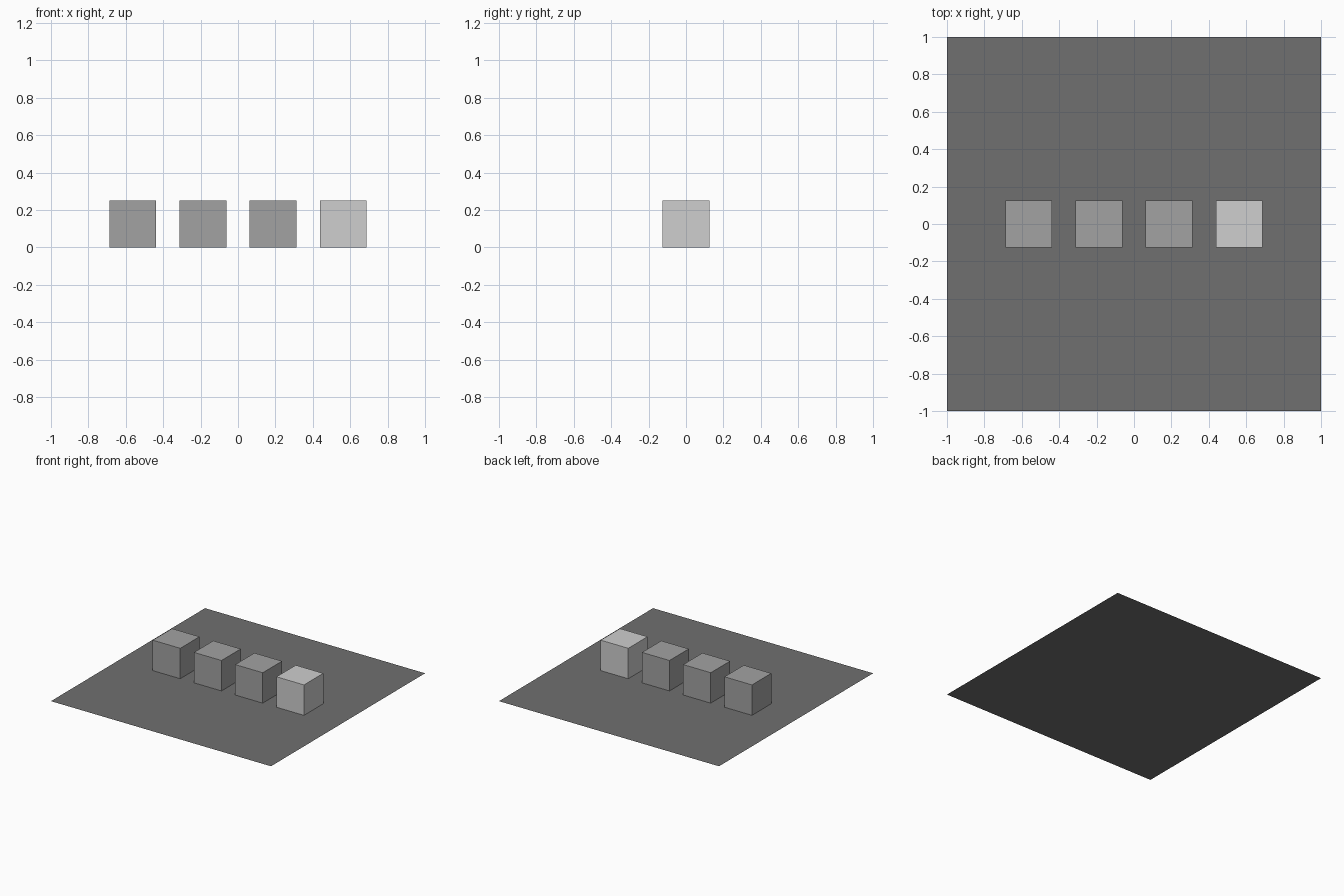
import bpy

if "Cube" in bpy.data.objects:
    bpy.data.objects.remove(bpy.data.objects["Cube"])


def material(name, value):
    mat = bpy.data.materials.new(name)
    mat.diffuse_color = (value, value, value, 1)
    mat.use_nodes = True
    mat.node_tree.nodes["Principled BSDF"].inputs["Base Color"].default_value = mat.diffuse_color
    return mat


dark_grey = material("dark grey", 0.16)
mid_grey = material("mid grey", 0.365)
light_grey = material("light grey", 0.62)

# Flat square ground sheet
bpy.ops.mesh.primitive_plane_add(size=2)
floor = bpy.context.object
floor.name = "floor"
floor.data.materials.append(dark_grey)

# Row of four cubes, the last one lighter, a hair above the floor sheet
SIZE, STEP, GAP = 0.25, 0.375, 0.0005
for i in range(4):
    bpy.ops.mesh.primitive_cube_add(
        size=SIZE, location=((i - 1.5) * STEP, 0, SIZE / 2 + GAP))
    cube = bpy.context.object
    cube.name = f"cube_{i + 1}"
    cube.data.materials.append(light_grey if i == 3 else mid_grey)
